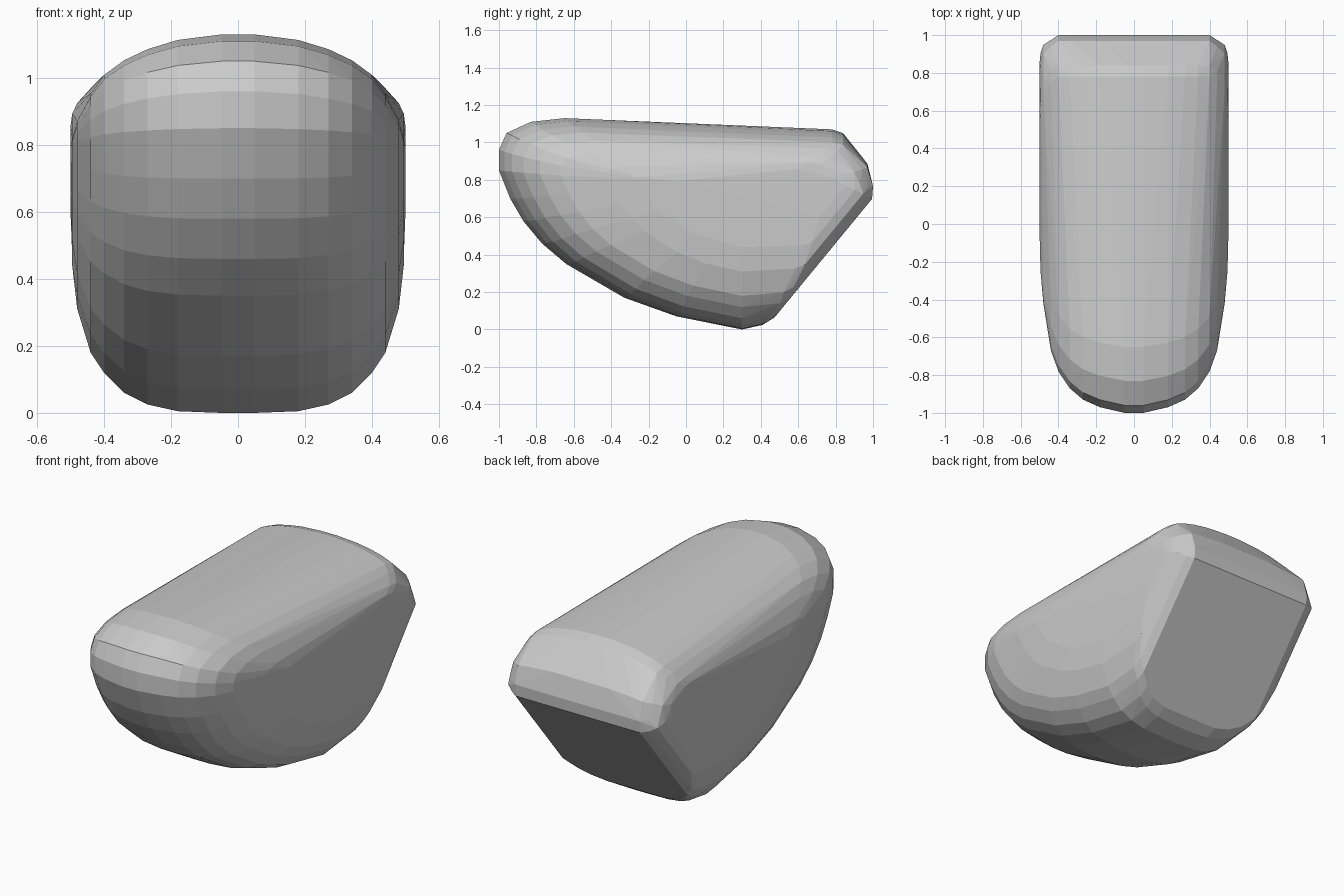
import bpy, bmesh

if "Cube" in bpy.data.objects:
    bpy.data.objects.remove(bpy.data.objects["Cube"])

# Side profile (y, z) at the centre of the body
PROFILE = [(-1, .85), (-1, .96), (-.96, 1.05), (-.83, 1.11), (-.65, 1.13),
           (.78, 1.07), (.84, 1.05), (.97, .89), (1, .76), (.98, .68),
           (.47, .06), (.41, .025), (.3, 0), (-.05, .07), (-.33, .17),
           (-.64, .35), (-.77, .46), (-.87, .58), (-.94, .70)]

# Half width, then how far the front, top, bottom and rear draw in there
LAYERS = [(.05, 0, 0, 0, 0), (.18, .03, .015, .005, 0), (.27, .07, .04, .025, 0),
          (.34, .13, .07, .06, 0), (.40, .22, .11, .12, 0),
          (.44, .33, .16, .18, .03), (.48, .58, .23, .31, .07),
          (.495, .75, .28, .44, .13), (.50, .95, .34, .58, .2)]


def draw_in(y, z, front, top, bottom, rear):
    """Shrink a profile point, keeping the slanted rear face flat."""
    ny, nz = y, z
    if z > .8:
        nz -= top * (z - .8) / .3 * (.7 if y > .6 else 1)
    else:
        nz += bottom * (.8 - z) / .8
    if y < .3:
        ny += front * (.3 - y) / 1.3
    elif y > .35:
        if z < .72:
            ny += (nz - z) * .82      # slide up along the rear slope
        ny -= rear
    return ny, nz


# Rounded body wrapped around the mirrored layers
bm = bmesh.new()
for half, *insets in LAYERS:
    for y, z in PROFILE:
        ny, nz = draw_in(y, z, *insets)
        for side in (-1, 1):
            bm.verts.new((side * half, ny, nz))
hull = bmesh.ops.convex_hull(bm, input=bm.verts[:])
loose = [v for v in bm.verts if not v.link_faces]
bmesh.ops.delete(bm, geom=loose, context='VERTS')
bmesh.ops.dissolve_limit(bm, angle_limit=.03, verts=bm.verts[:], edges=bm.edges[:])
bmesh.ops.recalc_face_normals(bm, faces=bm.faces[:])

mesh = bpy.data.meshes.new("rounded_body")
bm.to_mesh(mesh)
bm.free()
body = bpy.data.objects.new("rounded_body", mesh)
bpy.context.collection.objects.link(body)
